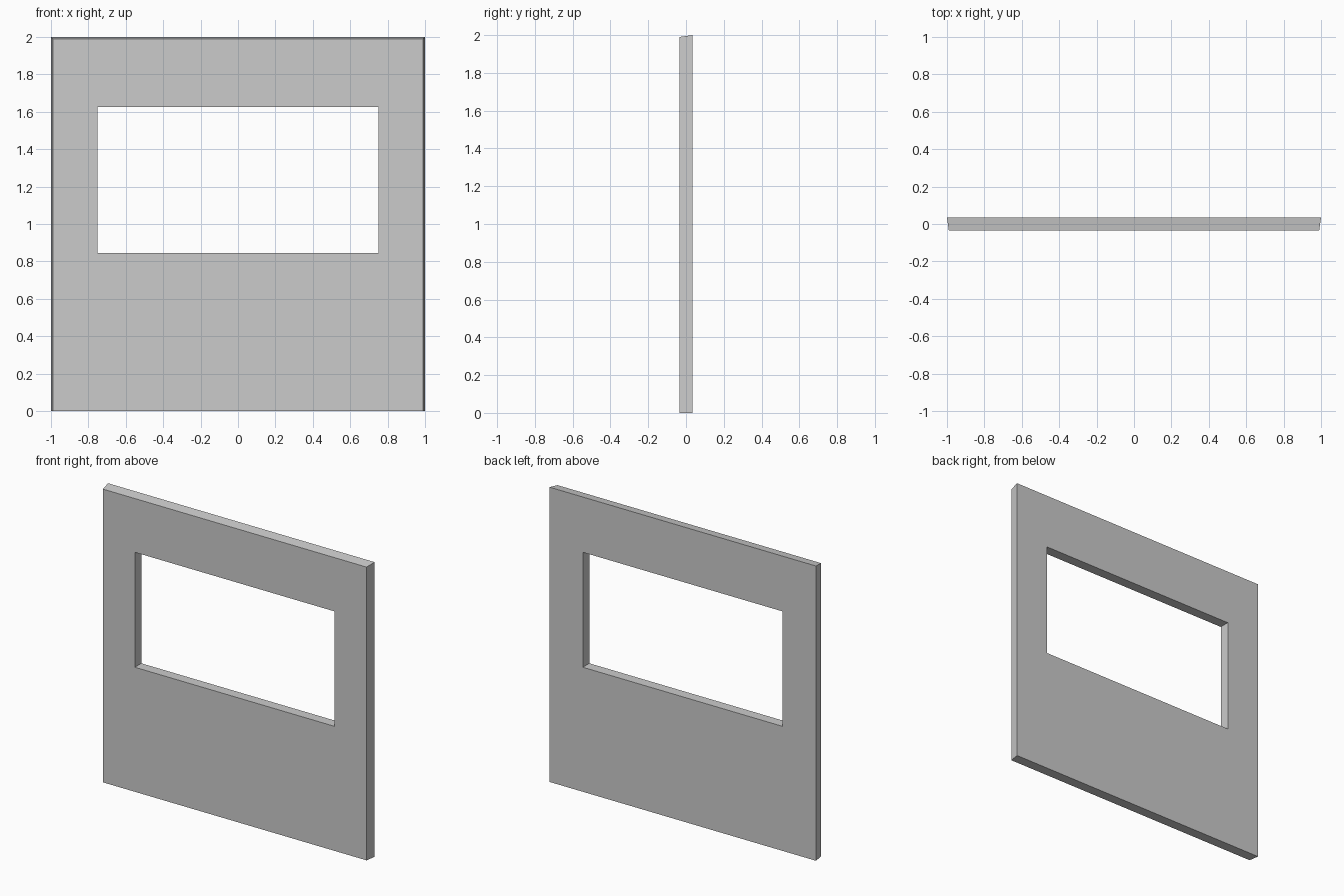
import bpy
import bmesh

if "Cube" in bpy.data.objects:
    bpy.data.objects.remove(bpy.data.objects["Cube"])

HALF_T = 0.035


def rect(bm, half_w, z0, z1, y):
    pts = [(-half_w, z0), (half_w, z0), (half_w, z1), (-half_w, z1)]
    return [bm.verts.new((x, y, z)) for x, z in pts]


def band(bm, a, b):
    for i in range(4):
        j = (i + 1) % 4
        bm.faces.new((a[i], a[j], b[j], b[i]))


bm = bmesh.new()
# outer outline tapers slightly toward the front; window opening is straight
outer_front = rect(bm, 0.99, 0.0, 1.99, -HALF_T)
outer_back = rect(bm, 1.0, 0.0, 2.0, HALF_T)
window_front = rect(bm, 0.75, 0.845, 1.625, -HALF_T)
window_back = rect(bm, 0.75, 0.845, 1.625, HALF_T)

# front face, window reveal, back face, outer rim
loops = [outer_front, window_front, window_back, outer_back]
for k in range(4):
    band(bm, loops[k], loops[(k + 1) % 4])
bmesh.ops.recalc_face_normals(bm, faces=bm.faces)

mesh = bpy.data.meshes.new("window_panel")
bm.to_mesh(mesh)
bm.free()
panel = bpy.data.objects.new("window_panel", mesh)
bpy.context.collection.objects.link(panel)
